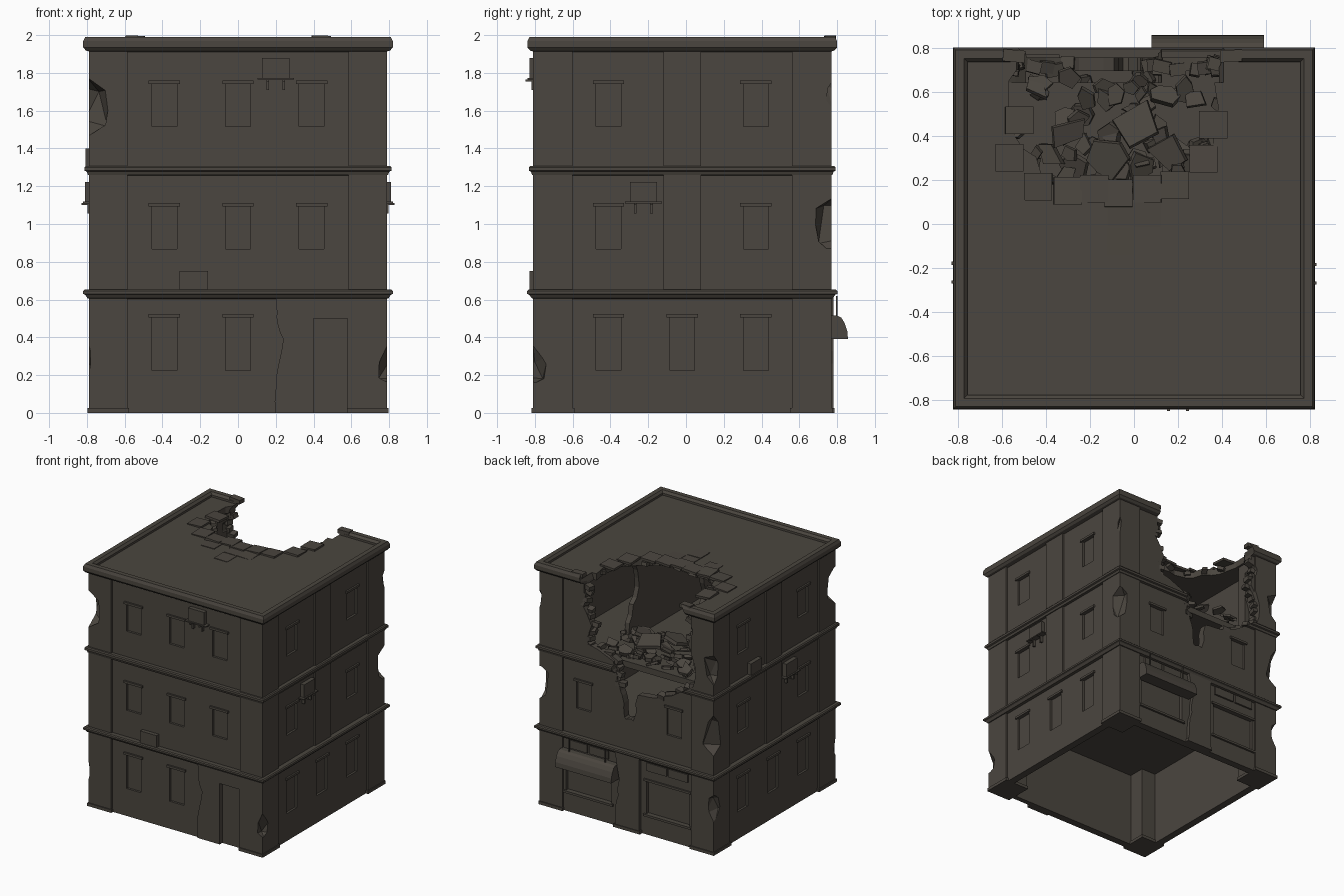
import bpy, bmesh, math, random
from mathutils import Vector, Euler, Matrix

if "Cube" in bpy.data.objects:
    bpy.data.objects.remove(bpy.data.objects["Cube"])

random.seed(7)
R = random.uniform
mat = bpy.data.materials.new("sooty_brown_concrete")
mat.diffuse_color = (0.070, 0.061, 0.050, 1)
mat.use_nodes = True
mat.node_tree.nodes["Principled BSDF"].inputs["Base Color"].default_value = mat.diffuse_color
HX, Y0, Y1 = 0.775, -0.795, 0.755          # wall planes


def finish(name, bm):
    bmesh.ops.recalc_face_normals(bm, faces=bm.faces[:])
    me = bpy.data.meshes.new(name)
    bm.to_mesh(me)
    bm.free()
    me.materials.append(mat)
    ob = bpy.data.objects.new(name, me)
    bpy.context.scene.collection.objects.link(ob)
    return ob


def add_box(bm, x0, x1, y0, y1, z0, z1, rot=(0, 0, 0)):
    c = Vector(((x0 + x1) / 2, (y0 + y1) / 2, (z0 + z1) / 2))
    m = Matrix.Translation(c) @ Euler(rot).to_matrix().to_4x4()
    m = m @ Matrix.Diagonal((abs(x1 - x0), abs(y1 - y0), abs(z1 - z0), 1))
    bmesh.ops.create_cube(bm, size=1, matrix=m)


def wall_box(bm, side, u0, u1, z0, z1, d0, d1):
    """Box on a wall: u runs along it, d is the distance outwards."""
    if side == "front":
        add_box(bm, u0, u1, Y0 - d1, Y0 - d0, z0, z1)
    elif side == "back":
        add_box(bm, u0, u1, Y1 + d0, Y1 + d1, z0, z1)
    else:
        s = 1 if side == "right" else -1
        add_box(bm, *sorted((s * (HX + d0), s * (HX + d1))), u0, u1, z0, z1)


def prism(name, pts, axis, a, b):
    put = {"x": lambda p, t: (t, p[0], p[1]), "y": lambda p, t: (p[0], t, p[1]),
           "z": lambda p, t: (p[0], p[1], t)}[axis]
    bm = bmesh.new()
    lo = [bm.verts.new(put(p, a)) for p in pts]
    hi = [bm.verts.new(put(p, b)) for p in pts]
    bm.faces.new(lo)
    bm.faces.new(hi)
    for i in range(len(pts)):
        j = (i + 1) % len(pts)
        bm.faces.new((lo[i], lo[j], hi[j], hi[i]))
    return finish(name, bm)


def jag(pts, amp, n=3):
    out = []
    for p, q in zip(pts, pts[1:]):
        for k in range(n):
            t = k / n
            j = amp if k else 0
            out.append((p[0] + (q[0] - p[0]) * t + R(-j, j), p[1] + (q[1] - p[1]) * t + R(-j, j)))
    return out + [pts[-1]]


def ring(name, prof):
    """Moulding that runs round the building; prof = (offset, z) points."""
    bm = bmesh.new()
    loops = [[bm.verts.new((sx * (HX + o), (Y1 + o) if sy > 0 else (Y0 - o), z)) for o, z in prof]
             for sx, sy in ((-1, -1), (1, -1), (1, 1), (-1, 1))]
    n = len(prof)
    for c in range(4):
        A, B = loops[c], loops[(c + 1) % 4]
        for i in range(n):
            j = (i + 1) % n
            bm.faces.new((A[i], B[i], B[j], A[j]))
    return finish(name, bm)


def cut(ob, *cutters):
    for c in cutters:
        m = ob.modifiers.new("cut", "BOOLEAN")
        m.operation, m.object, m.solver = "DIFFERENCE", c, "EXACT"
    bpy.context.view_layer.update()
    me = bpy.data.meshes.new_from_object(ob.evaluated_get(bpy.context.evaluated_depsgraph_get()))
    ob.modifiers.clear()
    ob.data = me


def chunk(bm, c, sx, sy, sz, tilt=0.5):
    """Angular broken slab."""
    m = Matrix.Translation(c) @ Euler((R(-tilt, tilt), R(-tilt, tilt), R(0, 6.3))).to_matrix().to_4x4()
    n = random.choice((4, 5, 5, 6))
    lo, hi = [], []
    for k in range(n):
        a, r = 2 * math.pi * (k + R(-.25, .25)) / n, R(0.75, 1.1)
        p = (math.cos(a) * sx * r, math.sin(a) * sy * r)
        lo.append(bm.verts.new(m @ Vector((*p, -sz))))
        hi.append(bm.verts.new(m @ Vector((p[0] * .95, p[1] * .95, sz))))
    bm.faces.new(lo[::-1])
    bm.faces.new(hi)
    for k in range(n):
        j = (k + 1) % n
        bm.faces.new((lo[k], lo[j], hi[j], hi[k]))


# window layout: (side, centre, sill height, head height)
wins = [("front", u, z, z + .225) for u in (-.39, 0, .39) for z in (.868, 1.517)]
wins += [("front", u, .225, .505) for u in (-.39, 0)]
for s in ("left", "right"):
    wins += [(s, u, z, z + .225) for u in (-.41, .37) for z in (.868, 1.517)]
    wins += [(s, u, .225, .505) for u in (-.41, -.02, .37)]
wins += [("back", u, .868, 1.093) for u in (.40, -.42)]

# cutters: recesses, rooms, blast hole, roof hole, corner chips
bm = bmesh.new()
for s, u, a, b in wins:
    wall_box(bm, s, u - .066, u + .066, a, b, -.018, .1)
wall_box(bm, "front", .4, .58, -.05, .5, -.02, .1)
wall_box(bm, "back", -.56, -.17, .17, .44, -.025, .1)
wall_box(bm, "back", .15, .56, .17, .44, -.025, .1)
recess = finish("recess_cutter", bm)
bm = bmesh.new()
for a, b in ((-.1, .615), (.66, 1.26), (1.31, 1.90)):
    add_box(bm, -.715, .715, -.735, .695, a, b)
rooms = finish("room_cutter", bm)
edge = jag([(.41, 2.0), (.38, 1.88), (.42, 1.74), (.33, 1.58), (.36, 1.42), (.13, 1.34), (.10, 1.2), (.05, 1.08),
            (.03, .91), (-.05, .90), (-.09, 1.12), (-.25, 1.14), (-.4, 1.2), (-.6, 1.33), (-.62, 1.5),
            (-.55, 1.65), (-.6, 1.8), (-.51, 2.0)], .014)
hole = prism("hole_cutter", [(.41, 2.2)] + edge + [(-.51, 2.2)], "y", .643, 1.0)
redge = jag([(.40, .8), (.37, .6), (.36, .36), (.25, .24), (.14, .16), (-.1, .15), (-.37, .18), (-.5, .34),
             (-.57, .55), (-.51, .8)], .018)
roof_hole = prism("roof_cutter", [(.40, 1.03)] + redge + [(-.51, 1.03)], "z", 1.83, 2.3)
bm = bmesh.new()
for sx, sy, z, h, w in ((-1, -1, 1.62, .2, .13), (1, -1, .24, .11, .09), (1, 1, 1.0, .18, .11), (-1, 1, 1.52, .17, .10),
                        (-1, 1, .98, .2, .12), (-1, 1, .40, .15, .10), (1, 1, 1.66, .12, .05), (-1, -1, .3, .1, .05)):
    m = Matrix.Translation((sx * (.79 + .02), .79 if sy > 0 else -.83, z)) @ Euler((0, 0, R(0, 2))).to_matrix().to_4x4()
    vs = bmesh.ops.create_icosphere(bm, subdivisions=1, radius=1, matrix=m @ Matrix.Diagonal((w, w, h, 1)))["verts"]
    for v in vs:
        v.co += Vector((R(-.02, .02), R(-.02, .02), R(-.03, .03)))
chips = finish("chip_cutter", bm)

# hollow wall shell with floors and roof
bm = bmesh.new()
add_box(bm, -HX, HX, Y0, Y1, 0, 1.955)
cut(finish("wall_shell", bm), rooms, recess, hole, roof_hole, chips)

# corner pillars, chipped
bm = bmesh.new()
for sx in (-1, 1):
    for y0, y1 in ((-.81, -.6), (.56, .77)):
        add_box(bm, *sorted((sx * .585, sx * .79)), y0, y1, 0, 1.93)
cut(finish("corner_pillars", bm), hole, chips)

# pilasters, plinths, lintels
bm = bmesh.new()
for s in ("left", "right"):
    wall_box(bm, s, -.12, .08, .63, 1.93, -.01, .013)
finish("side_pilasters", bm)
bm = bmesh.new()
for sx in (-1, 1):
    for y0, y1 in ((-.818, -.59), (.55, .778)):
        add_box(bm, *sorted((sx * .578, sx * .797)), y0, y1, 0, .025)
wall_box(bm, "back", -.13, .11, 0, .025, -.01, .032)
finish("pillar_plinths", bm)
bm = bmesh.new()
for s, u, a, b in wins:
    wall_box(bm, s, u - .083, u + .083, b, b + .018, -.01, .014)
finish("window_lintels", bm)
panel = jag([(.2, 0), (.2, .18), (.24, .39), (.205, .5), (.2, .62)], .008)
prism("entrance_panel", panel + [(.7, .62), (.7, 0), (.58, 0), (.58, .5), (.4, .5), (.4, 0)], "y", -.809, -.78)
bp = jag([(.10, 0), (.09, .2), (.06, .4), (.10, .62)], .01)
prism("shop_pilaster", bp + [(-.12, .62), (-.12, 0)], "y", .74, .782)

# mouldings
ring("lower_cornice", [(-.02, .60), (.022, .607), (.034, .625), (.046, .63), (.046, .645), (.038, .652), (-.02, .652)])
mid = ring("middle_cornice", [(-.02, 1.255), (.02, 1.26), (.026, 1.277), (.037, 1.282), (.037, 1.30), (.03, 1.308), (-.02, 1.308)])
top = ring("roof_parapet", [(-.02, 1.905), (.03, 1.918), (.045, 1.935), (.045, 1.968), (.034, 1.99), (-.004, 1.99), (-.02, 1.972)])
cut(mid, hole)
cut(top, hole, roof_hole)
for c in (recess, rooms, hole, roof_hole, chips):
    bpy.data.objects.remove(c, do_unlink=True)

# wall units on brackets and loose boxes on ledges
bm = bmesh.new()
for s, u, z in (("front", .20, 1.77), ("right", -.225, 1.115), ("left", -.22, 1.115)):
    wall_box(bm, s, u - .072, u + .072, z, z + .108, -.01, .034)
    wall_box(bm, s, u - .097, u + .097, z - .006, z + .003, -.01, .045)
    for d in (-.05, .035):
        wall_box(bm, s, u + d, u + d + .014, z - .06, z, -.005, .022)
        wall_box(bm, s, u + d, u + d + .014, z - .015, z - .005, -.005, .054)
finish("wall_units", bm)
bm = bmesh.new()
wall_box(bm, "front", -.31, -.16, .65, .75, -.01, .033)
wall_box(bm, "left", .17, .31, 1.305, 1.40, -.01, .033)
finish("ledge_boxes", bm)

# shop awning, hangers, transom panels and window frames
prism("awning", [(.75, .515), (.80, .515), (.822, .505), (.84, .475), (.855, .43), (.857, .39), (.75, .39)], "x", .08, .59)
bm = bmesh.new()
for u in (.17, .5):
    wall_box(bm, "back", u, u + .008, .5, .62, .038, .046)
finish("awning_hangers", bm)
bm = bmesh.new()
for a, b in ((-.55, -.38), (-.36, -.18), (.17, .34), (.36, .53)):
    wall_box(bm, "back", a, b, .53, .597, -.01, .014)
for a, b in ((-.58, -.15), (.13, .58)):
    wall_box(bm, "back", a, b, .44, .458, -.01, .012)
    wall_box(bm, "back", a, b, .152, .17, -.01, .016)
finish("shop_trim", bm)

# broken inner partitions on the top floor
for n, x, e in (("a", -.16, .1), ("b", .28, .34)):
    prof = jag([(e, 1.30), (e - .04, 1.5), (e - .13, 1.7), (e - .08, 1.92)], .02)
    prism("partition_" + n, [(-.72, 1.92), (-.72, 1.30)] + prof, "x", x, x + .04)

# rubble heap on the exposed floors
bm = bmesh.new()
for i in range(55):
    x, y = R(-.5, .33), R(.2, .68)
    s = R(.04, .085)
    chunk(bm, Vector((x, y, 1.325 + R(0, .09) * (1 - abs(x + .08)))), s, s * R(.6, 1), R(.008, .018))
for p, s in (((0, .45, 1.42), .13), ((-.3, .42, 1.40), .1), ((.15, .32, 1.40), .09), ((-.12, .3, 1.42), .1)):
    chunk(bm, Vector(p), s, s, .013, .35)
for i in range(12):
    chunk(bm, Vector((R(-.35, .15), R(.45, .68), .68)), R(.04, .08), R(.03, .06), .015)
finish("rubble", bm)

# broken masonry along the wall hole
bm = bmesh.new()
for x, z in edge:
    if 1.15 < z < 1.9:
        w = R(.022, .045)
        t = (R(-.3, .3), R(-.3, .3), R(-.3, .3))
        y = R(.70, .735)
        add_box(bm, x - w, x + w, y - .03, y + .025, z - .018, z + .018, t)
finish("broken_masonry", bm)

# lifted roof tiles round the roof hole
bm = bmesh.new()
for x, y in ((.315, .295), (.185, .175), (-.435, .17), (-.565, .30), (-.30, .15), (.06, .16), (-.07, .14), (-.18, .16),
             (-.52, .47), (.36, .45)):
    add_box(bm, x - .064, x + .064, y - .062, y + .062, 1.946, 1.966, (R(-.1, .04), R(-.07, .07), 0))
for x, y in ((-.27, .05), (-.06, .05), (.06, .05), (-.06, -.08)):
    add_box(bm, x - .06, x + .06, y - .06, y + .06, 1.94, 1.959, (R(-.04, .04), R(-.04, .04), 0))
for x, y in redge[4:-4:2]:
    chunk(bm, Vector((x, y + .02, 1.93)), R(.03, .05), R(.03, .045), .014, .4)
finish("roof_tiles", bm)

# loose coping stones at the parapet ends
bm = bmesh.new()
for x in (-.545, .44):
    add_box(bm, x - .05, x + .05, .735, .79, 1.965, 1.997, (0, R(-.03, .03), R(-.1, .1)))
finish("coping_stones", bm)
